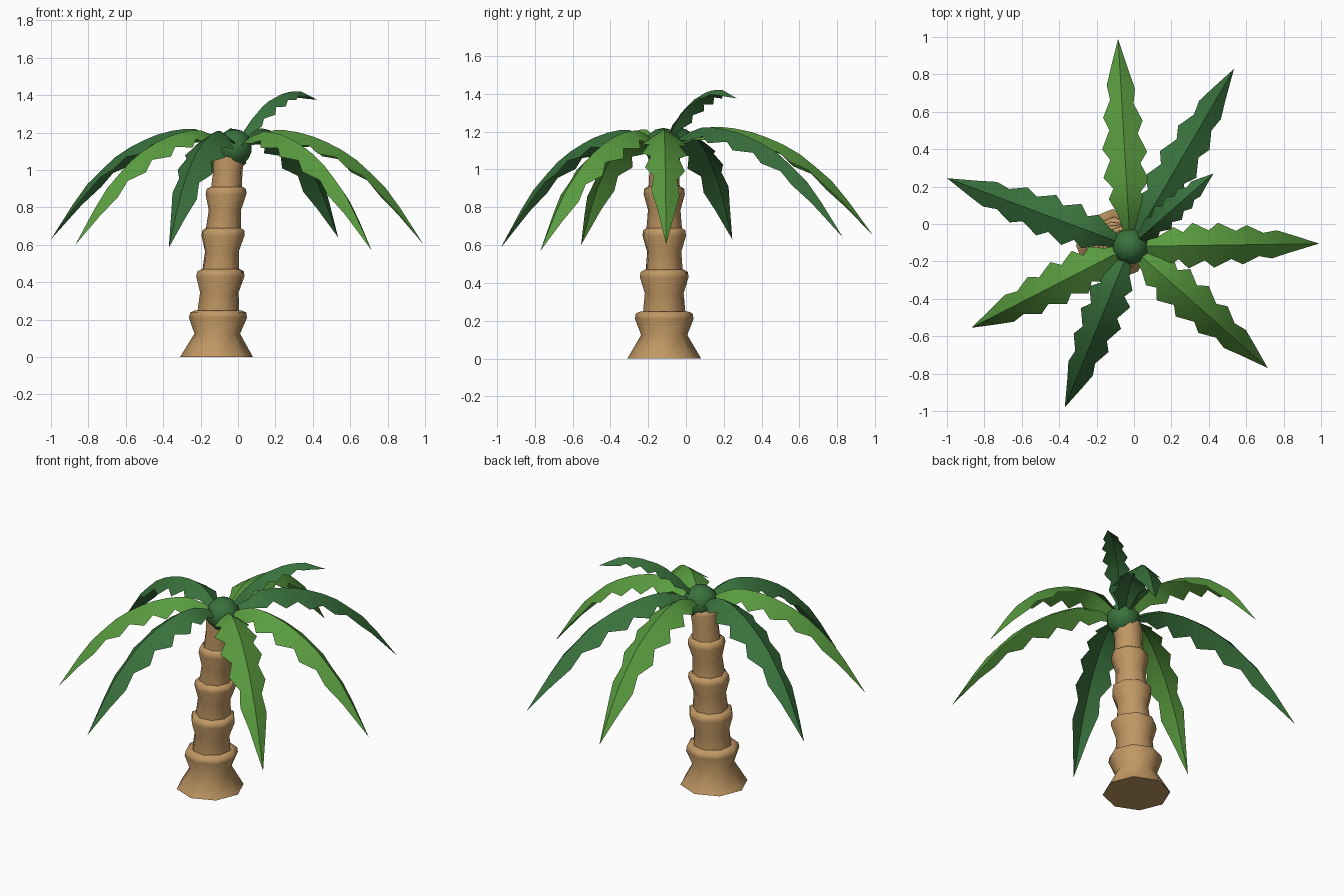
import bpy, bmesh, math
from mathutils import Vector

if "Cube" in bpy.data.objects:
    bpy.data.objects.remove(bpy.data.objects["Cube"])


def material(name, rgb):
    m = bpy.data.materials.new(name)
    m.use_nodes = True
    m.diffuse_color = (*rgb, 1)
    bsdf = m.node_tree.nodes["Principled BSDF"]
    bsdf.inputs["Base Color"].default_value = (*rgb, 1)
    bsdf.inputs["Roughness"].default_value = 0.9
    return m


bark = material("bark brown", (0.53, 0.31, 0.125))
light = material("light leaf green", (0.10, 0.33, 0.05))
dark = material("dark leaf green", (0.04, 0.165, 0.045))


def finish(bm, name, mat, angle):
    mesh = bpy.data.meshes.new(name)
    bm.to_mesh(mesh)
    bm.free()
    mesh.materials.append(mat)
    obj = bpy.data.objects.new(name, mesh)
    bpy.context.collection.objects.link(obj)
    bpy.ops.object.select_all(action="DESELECT")
    obj.select_set(True)
    bpy.context.view_layer.objects.active = obj
    bpy.ops.object.shade_smooth_by_angle(angle=math.radians(angle))
    return obj


# Trunk: stacked flared eight-sided segments leaning towards +x
def trunk_segment(index, rings):
    bm = bmesh.new()
    loops = []
    for z, r in rings:
        cx = -0.115 + 0.065 * (z / 1.05) ** 1.3
        ring = []
        for k in range(8):
            a = math.tau * k / 8 + 0.25 * index
            ring.append(bm.verts.new((cx + r * math.cos(a), -0.115 + r * math.sin(a), z)))
        loops.append(ring)
    for lo, hi in zip(loops, loops[1:]):
        for k in range(8):
            n = (k + 1) % 8
            bm.faces.new((lo[k], lo[n], hi[n], hi[k]))
    bm.faces.new(loops[0][::-1])
    bm.faces.new(loops[-1])
    finish(bm, f"trunk_segment_{index + 1}", bark, 60)


# bottom z, top z, then bottom, waist and rim radii
segments = [
    (0.00, 0.25, 0.195, 0.122, 0.155),
    (0.22, 0.47, 0.118, 0.106, 0.133),
    (0.44, 0.69, 0.104, 0.094, 0.120),
    (0.66, 0.91, 0.096, 0.086, 0.109),
    (0.88, 1.10, 0.086, 0.080, 0.085),
]
for i, (z0, z1, foot, waist, rim) in enumerate(segments):
    h = z1 - z0
    trunk_segment(i, [(z0, foot), (z0 + 0.5 * h, waist), (z0 + 0.84 * h, rim),
                      (z1 - 0.012, rim * 0.97), (z1, rim * 0.8)])

# Crown: the round heart from which the fronds grow
CROWN = Vector((-0.02, -0.12, 1.12))
bm = bmesh.new()
bmesh.ops.create_uvsphere(bm, u_segments=10, v_segments=7, radius=0.1)
bmesh.ops.translate(bm, vec=CROWN, verts=bm.verts)
finish(bm, "crown_heart", dark, 60)

# Midrib paths: share of the reach, height
droop = [(0.03, 1.13), (0.1, 1.175), (0.2, 1.213), (0.3, 1.213), (0.45, 1.17),
         (0.62, 1.08), (0.79, 0.92), (0.93, 0.725), (1.0, 0.605)]
rising = [(0.03, 1.13), (0.17, 1.25), (0.38, 1.36), (0.6, 1.413), (0.78, 1.425), (1.0, 1.375)]

# Serrated outline: share of the reach, half width
outline = [(0.04, 0.03), (0.13, 0.055), (0.21, 0.1), (0.27, 0.072), (0.34, 0.122),
           (0.42, 0.08), (0.49, 0.12), (0.57, 0.075), (0.65, 0.105), (0.72, 0.062),
           (0.8, 0.075), (0.88, 0.045)]


def height(path, t):
    for (a, za), (b, zb) in zip(path, path[1:]):
        if t <= b:
            return za + (zb - za) * (t - a) / (b - a)
    return path[-1][1]


def frond(name, tip, mat, path, width):
    base = Vector((CROWN.x, CROWN.y, 0))
    reach = Vector((tip[0], tip[1], 0)) - base
    out = reach.normalized()
    across = Vector((-out.y, out.x, 0))
    lift = tip[2] - path[-1][1]

    def rib(t):
        return base + reach * t + Vector((0, 0, height(path, t) + lift * t))

    bm = bmesh.new()
    rows = []
    for t, w in outline:
        slope = rib(min(t + 0.04, 1)) - rib(max(t - 0.04, 0.03))
        normal = slope.cross(across).normalized()
        w *= width
        row = [bm.verts.new(rib(t))]
        for side in (1, -1):
            p = rib(t + 0.012 * side) + across * side * w - normal * 0.65 * w
            row.append(bm.verts.new(p))
        rows.append(row)
    for (m0, l0, r0), (m1, l1, r1) in zip(rows, rows[1:]):
        bm.faces.new((m0, m1, l1, l0))
        bm.faces.new((m0, r0, r1, m1))
    end = bm.verts.new(rib(1))
    m, l, r = rows[-1]
    bm.faces.new((m, end, l))
    bm.faces.new((m, r, end))
    finish(bm, name, mat, 35)


frond("frond_back", (-0.085, 0.99, 0.65), light, droop, 1)
frond("frond_back_left", (0.535, 0.83, 0.64), dark, droop, 1)
frond("frond_left", (0.99, -0.105, 0.605), light, droop, 1)
frond("frond_front_left", (0.715, -0.77, 0.57), light, droop, 1)
frond("frond_front", (-0.37, -0.98, 0.585), dark, droop, 1)
frond("frond_front_right", (-0.87, -0.555, 0.6), light, droop, 1)
frond("frond_back_right", (-1.0, 0.245, 0.63), dark, droop, 1)
frond("frond_young", (0.425, 0.27, 1.375), dark, rising, 0.62)
